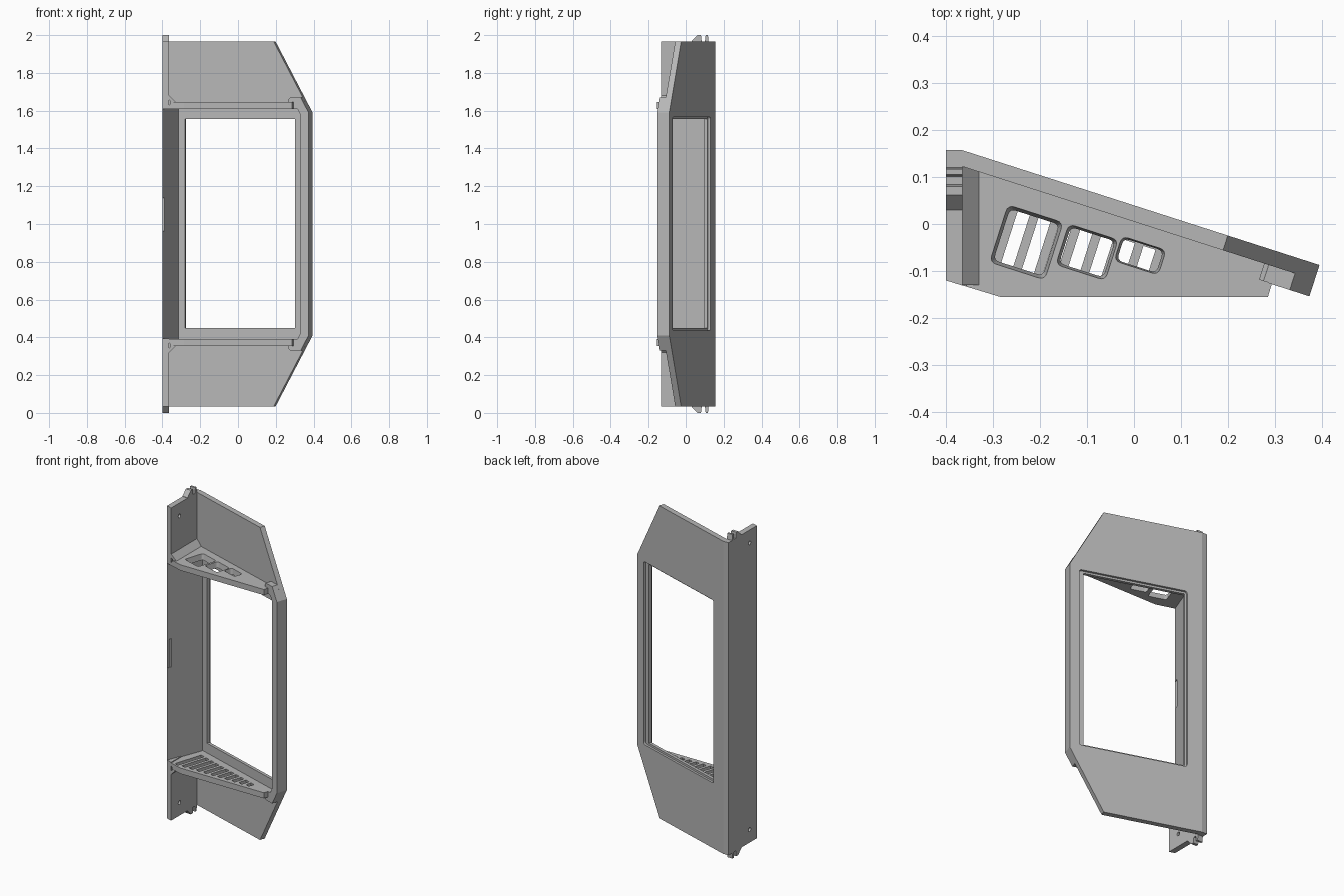
import bpy, bmesh, math
from mathutils import Vector

if "Cube" in bpy.data.objects:
    bpy.data.objects.remove(bpy.data.objects["Cube"])

grey = bpy.data.materials.new("plain_grey")
grey.use_nodes = True
colour = (0.47, 0.47, 0.47, 1)
grey.diffuse_color = colour
grey.node_tree.nodes["Principled BSDF"].inputs["Base Color"].default_value = colour

# Slanted panel frame: s runs along the panel, inward points to the front
ALONG = Vector((0.952, -0.306, 0)).normalized()
INWARD = Vector((ALONG.y, -ALONG.x, 0))
CORNER = Vector((-0.365, 0.157, 0))
UP = Vector((0, 0, 1))
THICK = 0.033


def panel_pt(s, z, depth=0):
    return CORNER + ALONG * s + INWARD * depth + UP * z


def rounded(pts, radius, steps=4):
    """Replace every corner of an outline by a short curve."""
    out = []
    for i, p in enumerate(pts):
        a = p + (pts[i - 1] - p).normalized() * radius
        b = p + (pts[(i + 1) % len(pts)] - p).normalized() * radius
        for k in range(steps + 1):
            t = k / steps
            out.append(a.lerp(p, t).lerp(p.lerp(b, t), t))
    return out


def prism(name, pts, push, taper=1.0, rounding=0.0):
    """Extrude a flat outline; optionally round its corners and taper the far end."""
    near = [Vector(p) for p in pts]
    if rounding:
        near = rounded(near, rounding)
    bm = bmesh.new()
    base = bm.faces.new([bm.verts.new(p) for p in near])
    out = bmesh.ops.extrude_face_region(bm, geom=[base])
    far = [v for v in out["geom"] if isinstance(v, bmesh.types.BMVert)]
    mid = sum((v.co for v in far), Vector()) / len(far)
    for v in far:
        v.co = mid + (v.co - mid) * taper + Vector(push)
    # The extrusion may keep or drop the starting face: close the near end if open
    bmesh.ops.holes_fill(bm, edges=[e for e in bm.edges if e.is_boundary])
    bmesh.ops.recalc_face_normals(bm, faces=bm.faces[:])
    mesh = bpy.data.meshes.new(name)
    bm.to_mesh(mesh)
    bm.free()
    mesh.materials.append(grey)
    ob = bpy.data.objects.new(name, mesh)
    bpy.context.collection.objects.link(ob)
    return ob


def flat(name, xy, z0, z1, **kw):
    return prism(name, [(x, y, z0) for x, y in xy], (0, 0, z1 - z0), **kw)


def on_panel(name, sz, d0, d1, **kw):
    return prism(name, [panel_pt(s, z, d0) for s, z in sz], INWARD * (d1 - d0), **kw)


def box_pts(a, b, c, d):
    return [(a, c), (b, c), (b, d), (a, d)]


def disc(x, y, r, n=20):
    return [(x + r * math.cos(i * math.tau / n), y + r * math.sin(i * math.tau / n))
            for i in range(n)]


def cut(ob, cutters):
    for c in cutters:
        c.hide_render = True
        mod = ob.modifiers.new("cut", 'BOOLEAN')
        mod.operation, mod.solver, mod.object = 'DIFFERENCE', 'EXACT', c
    bpy.context.view_layer.update()
    graph = bpy.context.evaluated_depsgraph_get()
    mesh = bpy.data.meshes.new_from_object(ob.evaluated_get(graph))
    ob.modifiers.clear()
    ob.data = mesh
    for c in cutters:
        bpy.data.objects.remove(c)


def inner_y(x):
    """Front surface of the slanted panel."""
    return 0.122 - 0.321 * (x + 0.365)


# Slanted back panel with its recessed window
panel = on_panel("back_panel", [(0, 0.035), (0.593, 0.035), (0.798, 0.41), (0.798, 1.59),
                                (0.593, 1.965), (0, 1.965)], 0, THICK)
cut(panel, [
    on_panel("window_cutter", box_pts(0.10, 0.71, 0.45, 1.555), -0.02, 0.06),
    on_panel("recess_cutter", box_pts(0.09, 0.74, 0.437, 1.567), -0.02, 0.014, rounding=0.015),
])

# Raised rim along the free edge
on_panel("edge_rim", [(0.798, 0.41), (0.798, 1.59), (0.754, 1.67), (0.705, 1.67), (0.752, 1.58),
                      (0.752, 0.42), (0.705, 0.33), (0.754, 0.33)], THICK - 0.003, 0.07)


def notch_cutter():
    return flat("notch_cutter", box_pts(-0.45, -0.3, -0.25, -0.092), 0.963, 1.137)


# Side wall: thin plate at the ends, wedge-shaped between the shelves
side = flat("side_wall", [(-0.4, -0.12), (-0.365, -0.131), (-0.365, 0.157), (-0.4, 0.157)],
            0.035, 1.965)
holes = [prism("hole_cutter", [(-0.5, y, z) for y, z in disc(-0.05, h, 0.012)], (0.2, 0, 0))
         for h in (0.115, 1.885)]
gap = flat("gap_cutter", [(-0.4, -0.12), (-0.36, -0.012), (-0.3, -0.012), (-0.3, -0.2),
                          (-0.4, -0.2)], 0.395, 1.61)
cut(side, holes + [gap, notch_cutter()])
wedge = flat("wall_wedge", [(-0.399, -0.118), (-0.315, inner_y(-0.315)), (-0.365, 0.15),
                            (-0.399, 0.15)], 0.38, 1.62)
cut(wedge, [notch_cutter()])

SHELF = [(-0.4, -0.12), (-0.285, -0.155), (0.285, -0.155), (0.298, -0.112), (0.345, -0.127),
         (0.35, -0.1), (-0.365, 0.13), (-0.4, 0.13)]


def screw_holes(z):
    return [prism("screw_cutter", [(a, -0.3, b) for a, b in disc(x, z, 0.016)],
                  (0, depth, 0)) for x, depth in ((-0.372, 0.215), (0.318, 0.195))]


# Parts repeated at both ends
for end, flip in (("upper", False), ("lower", True)):
    def h(z):
        return 2 - z if flip else z

    shelf = flat(end + "_shelf", SHELF, h(1.61), h(1.645))
    cutters = screw_holes(h(1.643))
    if flip:
        # Row of narrow slots
        for i in range(11):
            x = -0.275 + i * 0.044
            back = Vector((x, inner_y(x) - 0.045, 0))
            reach = max(0.022, (back.y + 0.128) / 0.952)
            w = ALONG * 0.0135
            tip = back + INWARD * reach
            quad = [back - w, back + w, tip + w, tip - w]
            cutters.append(flat("slot_cutter", [(p.x, p.y) for p in quad], 0.3, 0.45))
    else:
        # Three rounded vents
        for cx, cy, length, width in ((-0.229, -0.039, 0.125, 0.13),
                                      (-0.10, -0.06, 0.112, 0.092),
                                      (0.013, -0.067, 0.1, 0.056)):
            c, u, v = Vector((cx, cy, 0)), ALONG * length / 2, INWARD * width / 2
            quad = [c - u - v, c + u - v, c + u + v, c - u + v]
            cutters.append(flat("vent_cutter", [(p.x, p.y) for p in quad], 1.65, 1.60,
                                taper=0.85, rounding=0.015))
    cut(shelf, cutters)

    # Sloped fillet between shelf and wall
    fillet = prism(end + "_fillet", [(-0.367, -0.13, h(1.643)), (-0.367, -0.13, h(1.682)),
                                     (-0.328, -0.13, h(1.643))], (0, 0.25, 0))
    cut(fillet, screw_holes(h(1.643)))

    # Screw boss beside the rim
    boss = on_panel(end + "_boss", [(0.685, h(1.61)), (0.75, h(1.61)), (0.75, h(1.67)),
                                    (0.695, h(1.67)), (0.685, h(1.66))], THICK - 0.003, 0.069)
    cut(boss, screw_holes(h(1.643)))

    # Hooked tabs on the wall end
    for name, yz in (("ramp_tab", [(0.03, 1.96), (0.03, 1.967), (0.062, 2), (0.08, 2),
                                   (0.085, 1.96)]),
                     ("thin_tab", [(0.1, 1.96), (0.105, 2), (0.117, 2), (0.121, 1.96)])):
        prism(end + "_" + name, [(-0.4, y, h(z)) for y, z in yz], (0.035, 0, 0))
